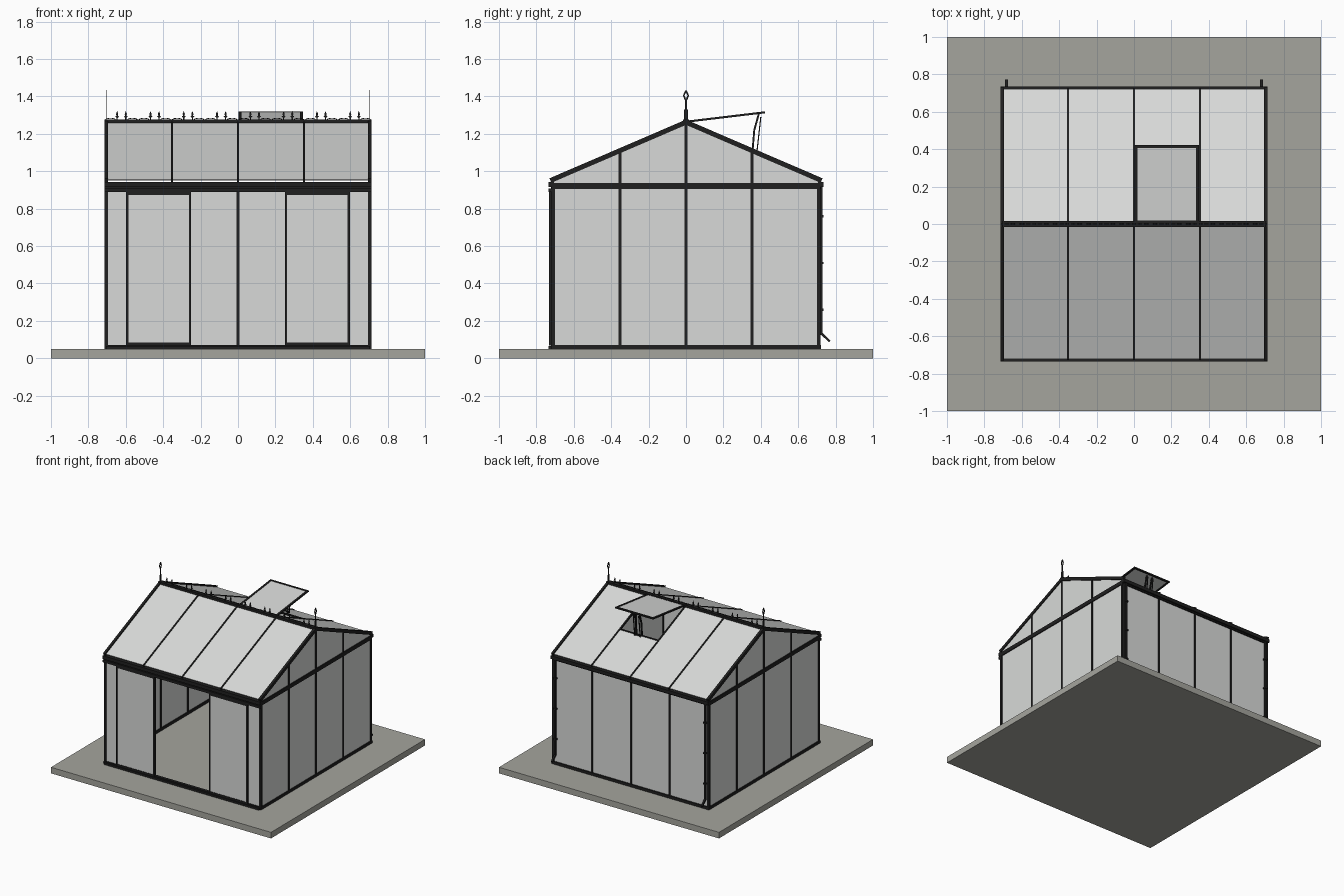
import bpy, bmesh, math
from mathutils import Vector, Matrix

if "Cube" in bpy.data.objects:
    bpy.data.objects.remove(bpy.data.objects["Cube"])


def material(name, rgb):
    m = bpy.data.materials.new(name)
    m.use_nodes = True
    m.diffuse_color = (*rgb, 1)
    m.node_tree.nodes["Principled BSDF"].inputs["Base Color"].default_value = (*rgb, 1)
    return m


STONE = material("warm grey stone", (0.375, 0.375, 0.34))
GLASS = material("pale glass", (0.69, 0.7, 0.69))
METAL = material("black metal", (0.014, 0.014, 0.014))


class Part:
    """Collects simple solids into one object."""

    def __init__(self, name, mat):
        self.name, self.mat, self.bm = name, mat, bmesh.new()

    def box(self, x0, x1, y0, y1, z0, z1):
        size = Matrix.Diagonal((x1 - x0, y1 - y0, z1 - z0, 1))
        mid = Matrix.Translation(((x0 + x1) / 2, (y0 + y1) / 2, (z0 + z1) / 2))
        bmesh.ops.create_cube(self.bm, size=1, matrix=mid @ size)

    def bar(self, p, q, side, width, depth):
        """Box from p to q; width runs along the side vector."""
        p, q, s = Vector(p), Vector(q), Vector(side)
        d = q - p
        n = s.cross(d).normalized()
        m = Matrix((s * width, d, n * depth)).transposed().to_4x4()
        bmesh.ops.create_cube(self.bm, size=1, matrix=Matrix.Translation((p + q) / 2) @ m)

    def plate(self, points, place, thickness):
        """Extrudes a 2D outline; place(u, v, w) maps it into space."""
        a = [self.bm.verts.new(place(u, v, -thickness / 2)) for u, v in points]
        b = [self.bm.verts.new(place(u, v, thickness / 2)) for u, v in points]
        self.bm.faces.new(a)
        self.bm.faces.new(b[::-1])
        for i in range(len(a)):
            j = (i + 1) % len(a)
            self.bm.faces.new((a[j], a[i], b[i], b[j]))

    def finish(self):
        bmesh.ops.recalc_face_normals(self.bm, faces=self.bm.faces[:])
        me = bpy.data.meshes.new(self.name)
        self.bm.to_mesh(me)
        self.bm.free()
        me.materials.append(self.mat)
        ob = bpy.data.objects.new(self.name, me)
        bpy.context.collection.objects.link(ob)
        return ob


X, Y = Vector((1, 0, 0)), Vector((0, 1, 0))
W, D = 0.705, 0.71            # wall half width and half depth
FLOOR, BEAM = 0.05, 0.92
RIDGE, SLOPE, EAVE = 1.262, 0.43, 0.72
BAYS = [-W, -0.352, 0, 0.352, W]


def roof(y):
    return RIDGE - SLOPE * abs(y)


# Ground slab
p = Part("base_slab", STONE)
p.box(-1, 1, -1, 1, 0, FLOOR)
p.finish()

# Sills, corner posts and top beams
p = Part("wall_frame", METAL)
for s in (-1, 1):
    p.box(-W - 0.01, W + 0.01, s * D - 0.012, s * D + 0.012, FLOOR, 0.072)
    p.box(s * W - 0.01, s * W + 0.01, -D, D, FLOOR, 0.072)
    p.box(s * W - 0.01, s * W + 0.01, -D - 0.01, D + 0.01, 0.905, 0.937)
    p.box(-W, W, s * D - 0.012, s * D + 0.012, 0.905, 0.937)
    for t in (-1, 1):
        p.box(s * W - 0.01, s * W + 0.01, t * D - 0.01, t * D + 0.01, FLOOR, BEAM)
    # side wall bars rise to the roof
    for y in (-0.352, 0, 0.352):
        p.box(s * W - 0.008, s * W + 0.008, y - 0.008, y + 0.008, FLOOR, roof(y))
    # front opening posts
    p.box(s * 0.262 - 0.008, s * 0.262 + 0.008, -D - 0.008, -D + 0.008, FLOOR, BEAM)
for x in BAYS[1:-1]:
    p.box(x - 0.007, x + 0.007, D - 0.008, D + 0.008, FLOOR, BEAM)
p.finish()

# Wall glass
p = Part("wall_glass", GLASS)
gable = [(-D, 0.06), (D, 0.06), (D, roof(D)), (0, RIDGE), (-D, roof(D))]
for s in (-1, 1):
    p.plate(gable, lambda u, v, w: (s * W + w, u, v), 0.005)
    x0, x1 = sorted((s * 0.262, s * W))
    p.box(x0, x1, -D - 0.002, -D + 0.002, 0.06, BEAM)
p.box(-W, W, D - 0.002, D + 0.002, 0.06, BEAM)
p.finish()

# Sliding doors pushed open, and their rail
for s, label in ((-1, "right"), (1, "left")):
    x0, x1 = sorted((s * 0.256, s * 0.592))
    p = Part(label + "_door_frame", METAL)
    for x in (x0, x1):
        p.box(x - 0.006, x + 0.006, -0.732, -0.72, 0.068, 0.895)
    for z in (0.076, 0.882):
        p.box(x0, x1, -0.732, -0.72, z - 0.008, z + 0.008)
    p.finish()
    p = Part(label + "_door_glass", GLASS)
    p.box(x0, x1, -0.728, -0.724, 0.076, 0.882)
    p.finish()
p = Part("door_rail", METAL)
p.box(-W - 0.01, W + 0.01, -0.735, -D, 0.888, 0.908)
p.box(-W, W, -0.735, -D, FLOOR, 0.066)
p.finish()

# Eave gutters
p = Part("gutters", METAL)
for s in (-1, 1):
    y0, y1 = sorted((s * 0.705, s * 0.735))
    p.box(-W - 0.01, W + 0.01, y0, y1, 0.915, 0.942)
p.finish()

# Roof bars and ridge
p = Part("roof_frame", METAL)
for s in (-1, 1):
    for x in BAYS:
        edge = abs(x) == W
        p.bar((x, 0, RIDGE), (x, s * 0.725, roof(0.725)), X,
              0.02 if edge else 0.011, 0.026 if edge else 0.016)
p.box(-W - 0.01, W + 0.01, -0.016, 0.016, RIDGE - 0.012, 1.276)
p.bar((0, 0.355, roof(0.355)), (0.352, 0.355, roof(0.355)), Y, 0.012, 0.012)
p.finish()

# Roof glass, leaving the vent hole open
p = Part("roof_glass", GLASS)
for x0, x1 in zip(BAYS, BAYS[1:]):
    for s in (-1, 1):
        top = 0.355 if (s > 0 and x0 == 0) else 0
        x = (x0 + x1) / 2
        p.bar((x, s * top, roof(top)), (x, s * EAVE, roof(EAVE)), X, x1 - x0, 0.005)
p.finish()

# Open roof vent
HINGE, TIP = (0.01, 1.266), (0.42, 1.315)
p = Part("vent_frame", METAL)
for x in (0.01, 0.34):
    p.bar((x, *HINGE), (x, *TIP), X, 0.016, 0.011)
for y, z in (HINGE, (0.414, 1.314)):
    p.bar((0.002, y, z), (0.348, y, z), Y, 0.016, 0.011)
p.finish()
p = Part("vent_glass", GLASS)
p.bar((0.175, *HINGE), (0.175, *TIP), X, 0.33, 0.005)
p.finish()
p = Part("vent_stays", METAL)
for x in (0.15, 0.2):
    knee = (x, 0.365, 1.22)
    p.bar((x, 0.355, 1.10), knee, X, 0.01, 0.01)
    p.bar(knee, (x, 0.39, 1.31), X, 0.01, 0.01)
    p.bar((x, 0.38, 1.11), (x, 0.4, 1.29), X, 0.006, 0.006)
p.bar((0.15, 0.38, 1.12), (0.2, 0.38, 1.12), Y, 0.008, 0.008)
p.finish()

# Flat ridge cresting: paired spear heads joined by low scrolls
spear = [(-0.003, 0), (-0.003, 0.014), (-0.011, 0.02), (-0.004, 0.025), (-0.006, 0.034),
         (0, 0.05), (0.006, 0.034), (0.004, 0.025), (0.011, 0.02), (0.003, 0.014), (0.003, 0)]
p = Part("ridge_cresting", METAL)
for i in range(8):
    cx = (i - 3.5) * 0.178
    for s in (-1, 1):
        x = cx + s * 0.023
        p.plate(spear, lambda u, v, w: (x + u, w, 1.272 + v), 0.003)
        for k in range(4):
            a, b = (math.pi * t / 4 for t in (k, k + 1))
            mid = cx + s * 0.058
            p.bar((mid + 0.03 * math.cos(a), 0, 1.272 + 0.012 * math.sin(a)),
                  (mid + 0.03 * math.cos(b), 0, 1.272 + 0.012 * math.sin(b)), Y, 0.003, 0.004)
p.finish()

# Flat gable finials with a pierced diamond head
p = Part("gable_finials", METAL)
for s in (-1, 1):
    x = s * W
    p.box(x - 0.002, x + 0.002, -0.011, 0.011, 1.26, 1.33)
    p.box(x - 0.002, x + 0.002, -0.006, 0.006, 1.32, 1.39)
    for t in (-1, 1):
        p.bar((x, 0, 1.375), (x, t * 0.012, 1.405), X, 0.004, 0.008)
        p.bar((x, t * 0.012, 1.405), (x, 0, 1.432), X, 0.004, 0.008)
p.finish()

# Back downpipes with brackets and spouts
p = Part("downpipes", METAL)
for s in (-1, 1):
    x = s * 0.682
    p.box(x - 0.007, x + 0.007, 0.718, 0.73, 0.125, 0.93)
    p.bar((x, 0.722, 0.135), (x, 0.768, 0.09), X, 0.014, 0.012)
    for z in (0.26, 0.51, 0.76):
        p.box(x - 0.012, x + 0.012, 0.71, 0.735, z - 0.006, z + 0.006)
p.finish()
